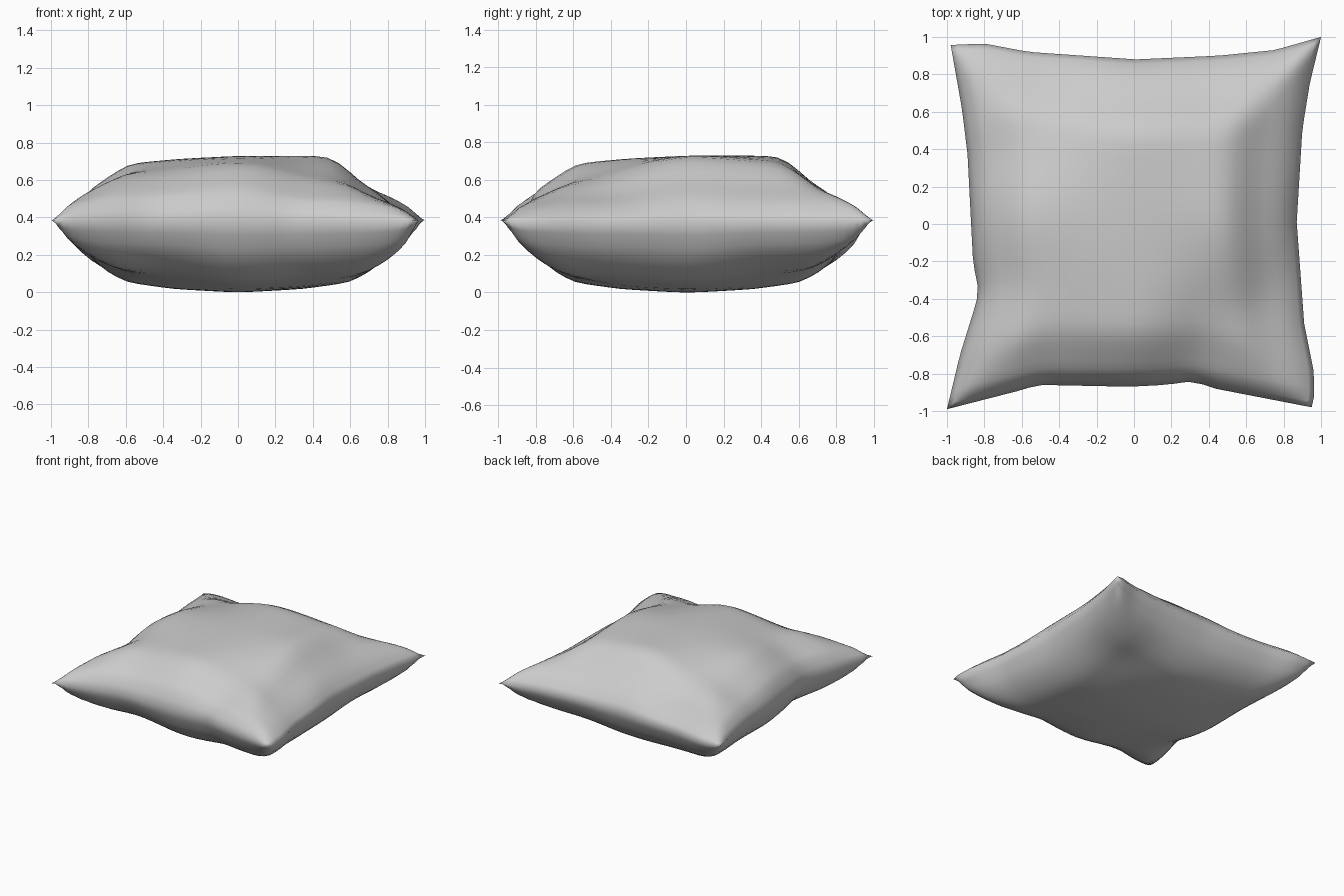
import bpy, bmesh, math

if "Cube" in bpy.data.objects:
    bpy.data.objects.remove(bpy.data.objects["Cube"])

N = 32          # grid divisions per side
SEAM = 0.387    # height of the seam


def interp(table, t):
    """Piecewise linear lookup in a list of (t, value)."""
    for (a, va), (b, vb) in zip(table, table[1:]):
        if t <= b:
            return va + (vb - va) * (t - a) / (b - a)
    return table[-1][1]


# Seam outline of each side, seen from the top
left = [(-1, -1), (-.7, -.93), (-.42, -.845), (-.35, -.83), (-.2, -.86), (.4, -.89), (.65, -.92), (1, -.98)]
right = [(-1, .95), (-.93, .965), (-.8, .96), (-.55, .91), (0, .87), (.5, .9), (.75, .94), (1, 1)]
front = [(-1, -.99), (-.6, -.89), (-.5, -.86), (0, -.87), (.2, -.86), (.35, -.84), (.47, -.88), (1, -.98)]
back = [(-1, .957), (-.82, .965), (-.58, .92), (0, .88), (.45, .9), (.75, .93), (1, 1)]

# Puffiness across the pillow, from seam to seam
top_puff = [(-1, 0), (-.94, .43), (-.8, .68), (-.67, .89), (-.35, .96), (0, 1),
            (.57, 1.01), (.66, .82), (.75, .6), (.86, .43), (.94, .25), (1, 0)]
bottom_puff = [(-1, 0), (-.94, .41), (-.83, .68), (-.69, .86), (-.4, .95), (0, 1),
               (.4, .95), (.69, .86), (.83, .68), (.94, .41), (1, 0)]


def puff(table, u, v, same, cross, ridge, tilt):
    """Height factor; same / cross pinch the two pairs of opposite corners,
    ridge keeps the diagonals full and tilt favours the back right corner."""
    a, b = interp(table, u), interp(table, v)
    k = min(1, abs(u * v) / 0.36)
    k = k * k * (3 - 2 * k)
    w = ridge + tilt * (u + v)
    return (w * min(a, b) + (1 - w) * a * b) * (1 - k * (same if u * v > 0 else cross))


bm = bmesh.new()


def add_side(table, height, same, cross, ridge, tilt, flip):
    ts = [math.sin((2 * i / N - 1) * 1.25) / math.sin(1.25) for i in range(N + 1)]
    grid = []
    for v in ts:
        row = []
        for u in ts:
            s, t = (u + 1) / 2, (v + 1) / 2
            x = interp(left, v) * (1 - s) + interp(right, v) * s
            y = interp(front, u) * (1 - t) + interp(back, u) * t
            z = SEAM + height * puff(table, u, v, same, cross, ridge, tilt)
            row.append(bm.verts.new((x, y, z)))
        grid.append(row)
    for j in range(N):
        for i in range(N):
            q = [grid[j][i], grid[j][i + 1], grid[j + 1][i + 1], grid[j + 1][i]]
            bm.faces.new(q[::-1] if flip else q)


add_side(top_puff, 0.345, 0.12, 0.32, 0.6, 0.2, False)
add_side(bottom_puff, -SEAM, 0.14, 0.05, 0.5, 0, True)

# Soften the panels, keeping the seam in place
bmesh.ops.remove_doubles(bm, verts=bm.verts, dist=0.0005)
inner = [v for v in bm.verts if abs(v.co.z - SEAM) > 0.002]
for _ in range(3):
    bmesh.ops.smooth_vert(bm, verts=inner, factor=0.4, use_axis_x=True, use_axis_y=True, use_axis_z=True)
low = min(v.co.z for v in bm.verts)
for v in bm.verts:
    v.co.z -= low
for f in bm.faces:
    f.smooth = True

mesh = bpy.data.meshes.new("pillow")
bm.to_mesh(mesh)
bm.free()
pillow = bpy.data.objects.new("pillow", mesh)
bpy.context.collection.objects.link(pillow)
